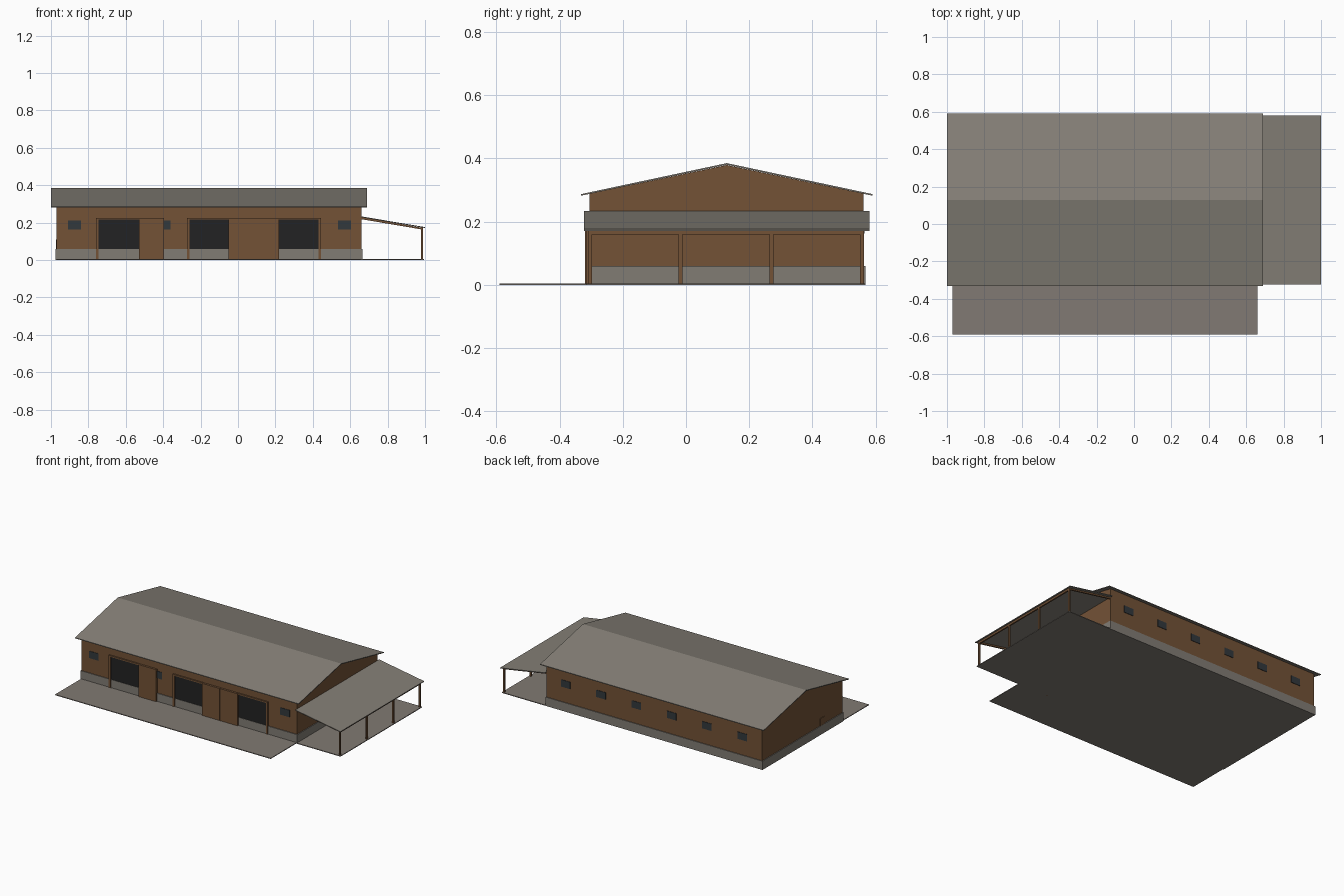
import bpy, bmesh

if "Cube" in bpy.data.objects:
    bpy.data.objects.remove(bpy.data.objects["Cube"])


def material(name, r, g, b):
    lin = [((c / 255 + 0.055) / 1.055) ** 2.4 for c in (r, g, b)]
    m = bpy.data.materials.new(name)
    m.diffuse_color = (*lin, 1)
    m.use_nodes = True
    m.node_tree.nodes["Principled BSDF"].inputs["Base Color"].default_value = m.diffuse_color
    return m


WOOD = material("brown timber", 115, 82, 54)
STONE = material("grey plinth", 129, 124, 116)
ROOF = material("roof sheet", 133, 128, 119)
PAVE = material("paving", 129, 122, 115)
GLASS = material("window glass", 50, 56, 60)
DARK = material("dark opening", 34, 34, 35)


def prism(name, profile, axis, lo, hi, mat):
    """Extrude a closed 2D profile along x ('x': points are y,z) or y ('y': points are x,z)."""
    bm = bmesh.new()
    put = (lambda a, b: (lo, a, b)) if axis == 'x' else (lambda a, b: (a, lo, b))
    face = bm.faces.new([bm.verts.new(put(a, b)) for a, b in profile])
    ext = bmesh.ops.extrude_face_region(bm, geom=[face])
    step = (hi - lo, 0, 0) if axis == 'x' else (0, hi - lo, 0)
    bmesh.ops.translate(bm, vec=step,
                        verts=[v for v in ext["geom"] if isinstance(v, bmesh.types.BMVert)])
    bmesh.ops.recalc_face_normals(bm, faces=bm.faces)
    me = bpy.data.meshes.new(name)
    bm.to_mesh(me)
    bm.free()
    me.materials.append(mat)
    ob = bpy.data.objects.new(name, me)
    bpy.context.collection.objects.link(ob)
    return ob


def box(name, x0, x1, y0, y1, z0, z1, mat):
    return prism(name, [(y0, z0), (y1, z0), (y1, z1), (y0, z1)], 'x', x0, x1, mat)


XL, XR = -0.97, 0.66        # wall ends
YF, YB = -0.305, 0.562      # wall front and back
YM = 0.129                  # ridge line

# Main barn body with gable ends, and the stone plinth around it
prism("barn_walls", [(YF, 0.004), (YB, 0.004), (YB, 0.288), (YM, 0.379), (YF, 0.288)],
      'x', XL, XR, WOOD)
box("plinth", XL - 0.005, XR + 0.005, YF - 0.005, YB + 0.005, 0, 0.06, STONE)

# Gable roof sheet
prism("main_roof", [(-0.332, 0.282), (YM, 0.380), (0.59, 0.282),
                    (0.59, 0.287), (YM, 0.385), (-0.332, 0.287)], 'x', -1.0, 0.69, ROOF)

# Paved areas in front and under the lean-to
box("front_paving", XL, XR, -0.59, YF, 0, 0.005, PAVE)
box("side_paving", XR, 0.995, -0.314, YB + 0.005, 0, 0.005, PAVE)

# Lean-to: sloped roof, edge beam and posts
prism("lean_to_roof", [(XR, 0.228), (1.0, 0.171), (1.0, 0.176), (XR, 0.233)],
      'y', -0.323, 0.581, ROOF)
box("lean_to_beam", 0.979, 0.989, -0.31, 0.562, 0.16, 0.174, WOOD)
for i in range(4):
    y = -0.304 + i * 0.287
    box(f"lean_to_post_{i + 1}", 0.979, 0.989, y - 0.006, y + 0.006, 0.004, 0.174, WOOD)
for k, y in enumerate((-0.304, 0.557)):   # sloping end rafters
    prism(f"lean_to_rafter_{k + 1}", [(XR, 0.218), (0.985, 0.163), (0.985, 0.172), (XR, 0.229)],
          'y', y - 0.005, y + 0.005, WOOD)

# Stable openings: dark plate, door jamb, header and half-open sliding door
for i, (o0, o1, side) in enumerate(((-0.745, -0.53, 1), (-0.26, -0.05, 1), (0.22, 0.43, -1))):
    n = i + 1
    box(f"opening_{n}", o0, o1, YF - 0.003, YF + 0.003, 0.06, 0.217, DARK)
    jamb = o0 - 0.014 if side > 0 else o1
    box(f"door_jamb_{n}", jamb, jamb + 0.014, YF - 0.009, YF, 0, 0.225, WOOD)
    box(f"door_header_{n}", o0, o1, YF - 0.009, YF, 0.216, 0.225, WOOD)
    d0 = o1 if side > 0 else o0 - 0.135
    box(f"sliding_door_{n}", d0 + 0.0005, d0 + 0.1345, YF - 0.014, YF, 0.003, 0.224, WOOD)

# Windows on the front and back walls
for i, x in enumerate((-0.875, -0.395, 0.57)):
    box(f"front_window_{i + 1}", x - 0.035, x + 0.035, YF - 0.003, YF + 0.003, 0.162, 0.21, GLASS)
for i in range(6):
    x = -0.82 + i * 0.267
    box(f"back_window_{i + 1}", x - 0.035, x + 0.035, YB - 0.003, YB + 0.003, 0.162, 0.21, GLASS)

# Small hatch on the left end wall
box("side_hatch", XL - 0.004, XL, -0.11, -0.06, 0.06, 0.11, WOOD)
